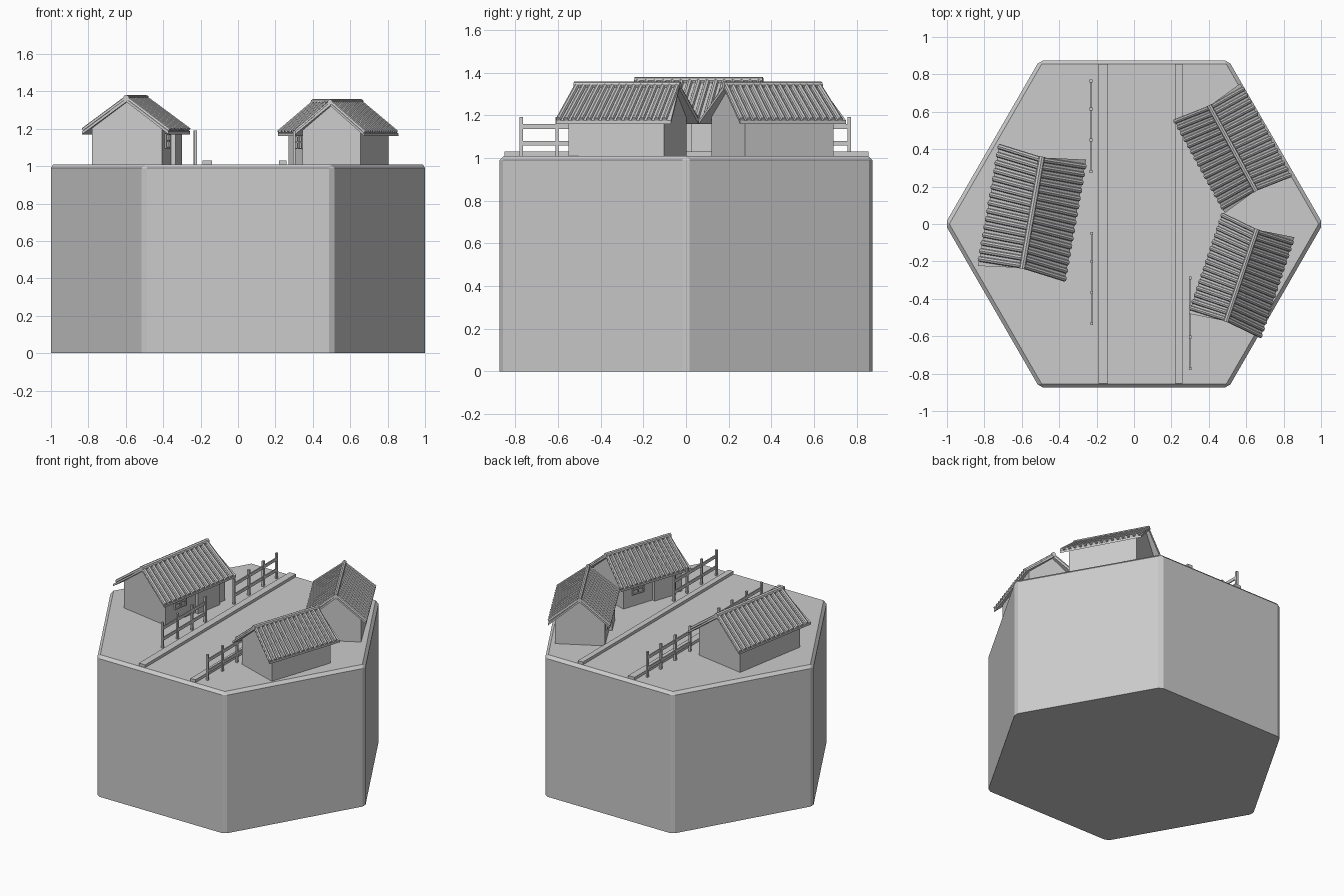
import bpy, bmesh, math
from mathutils import Matrix, Vector

if "Cube" in bpy.data.objects:
    bpy.data.objects.remove(bpy.data.objects["Cube"])

GROUND = 1.01


def finish(name, bm, matrix=None):
    bmesh.ops.recalc_face_normals(bm, faces=bm.faces)
    me = bpy.data.meshes.new(name)
    bm.to_mesh(me)
    bm.free()
    ob = bpy.data.objects.new(name, me)
    bpy.context.collection.objects.link(ob)
    if matrix is not None:
        ob.matrix_world = matrix
    return ob


def add_box(bm, x0, x1, y0, y1, z0, z1):
    m = Matrix.Translation(((x0 + x1) / 2, (y0 + y1) / 2, (z0 + z1) / 2))
    m = m @ Matrix.Diagonal((x1 - x0, y1 - y0, z1 - z0, 1))
    bmesh.ops.create_cube(bm, size=1, matrix=m)


def add_tube(bm, a, b, r, sides=8):
    a, b = Vector(a), Vector(b)
    rot = (b - a).to_track_quat('Z', 'Y').to_matrix().to_4x4()
    bmesh.ops.create_cone(bm, cap_ends=True, segments=sides, radius1=r, radius2=r,
                          depth=(b - a).length,
                          matrix=Matrix.Translation((a + b) / 2) @ rot)


def add_prism(bm, low, high):
    a = [bm.verts.new(p) for p in low]
    b = [bm.verts.new(p) for p in high]
    bm.faces.new(a)
    bm.faces.new(b)
    for i in range(len(a)):
        j = (i + 1) % len(a)
        bm.faces.new((a[i], a[j], b[j], b[i]))


# Hexagonal base block, chamfered everywhere except underneath
bm = bmesh.new()
ring = [(1.0104 * math.cos(math.radians(60 * i)),
         1.0104 * math.sin(math.radians(60 * i))) for i in range(6)]
add_prism(bm, [(x, y, 0) for x, y in ring], [(x, y, GROUND) for x, y in ring])
edges = [e for e in bm.edges if max(v.co.z for v in e.verts) > 0.5]
bmesh.ops.bevel(bm, geom=edges, offset=0.02, segments=1, affect='EDGES')
finish("hex_base", bm)

# Road kerbs
for name, x0, x1 in (("kerb_left", -0.19, -0.14), ("kerb_right", 0.22, 0.26)):
    bm = bmesh.new()
    add_box(bm, x0, x1, -0.852, 0.855, GROUND - 0.005, 1.03)
    finish(name, bm)

# Fences: four posts and two rails each
for n, (x, y) in enumerate(((-0.23, 0.525), (-0.225, -0.29), (0.30, -0.53))):
    bm = bmesh.new()
    for dy in (-0.243, -0.075, 0.09, 0.24):
        add_box(bm, x - 0.007, x + 0.007, y + dy - 0.008, y + dy + 0.008, GROUND - 0.005, 1.192)
    for z in (1.07, 1.148):
        add_box(bm, x - 0.004, x + 0.004, y - 0.243, y + 0.243, z - 0.011, z + 0.011)
    finish(f"fence_{n + 1}", bm)


def house(tag, x, y, angle, sxy, sz):
    m = (Matrix.Translation((x, y, GROUND)) @ Matrix.Rotation(math.radians(angle), 4, 'Z')
         @ Matrix.Diagonal((sxy, sxy, sz, 1)))

    # Gabled walls
    bm = bmesh.new()
    prof = [(-0.19, -0.005), (0.19, -0.005), (0.19, 0.195), (0, 0.335), (-0.19, 0.195)]
    add_prism(bm, [(u, -0.275, z) for u, z in prof], [(u, 0.275, z) for u, z in prof])
    finish(f"{tag}_walls", bm, m)

    # Porch bay on the street side
    bm = bmesh.new()
    add_box(bm, 0.18, 0.215, 0.0, 0.2, -0.005, 0.19)
    finish(f"{tag}_door_bay", bm, m)

    # Window frame with cross bars
    bm = bmesh.new()
    for dv in (-0.05, 0, 0.05):
        add_box(bm, 0.185, 0.2, -0.144 + dv, -0.136 + dv, 0.09, 0.16)
    for z in (0.09, 0.125, 0.16):
        add_box(bm, 0.185, 0.2, -0.194, -0.086, z - 0.004, z + 0.004)
    finish(f"{tag}_window", bm, m)

    # Roof slabs flaring at the eaves, and rows of round tiles
    slab, tiles = bmesh.new(), bmesh.new()
    for s in (1, -1):
        top = [(0, -0.3 * s, 0.35), (0.235 * s, -0.33 * s, 0.176),
               (0.235 * s, 0.33 * s, 0.176), (0, 0.3 * s, 0.35)]
        add_prism(slab, [(u, v, z - 0.016) for u, v, z in top], top)
        count = 15
        for i in range(count):
            t = 2 * i / (count - 1) - 1
            add_tube(tiles, (0, 0.288 * t * s, 0.353),
                     (0.235 * s, (0.305 * t - 0.013) * s, 0.181), 0.0145)
    finish(f"{tag}_roof_slabs", slab, m)
    finish(f"{tag}_roof_tiles", tiles, m)

    # Ridge cap
    bm = bmesh.new()
    add_tube(bm, (0, -0.305, 0.354), (0, 0.305, 0.354), 0.017)
    finish(f"{tag}_ridge_cap", bm, m)


house("left_house", -0.545, 0.06, -10, 1.0, 1.0)
house("front_right_house", 0.575, -0.275, 161.4, 0.86, 0.94)
house("back_right_house", 0.527, 0.405, 208.7, 0.86, 0.94)
